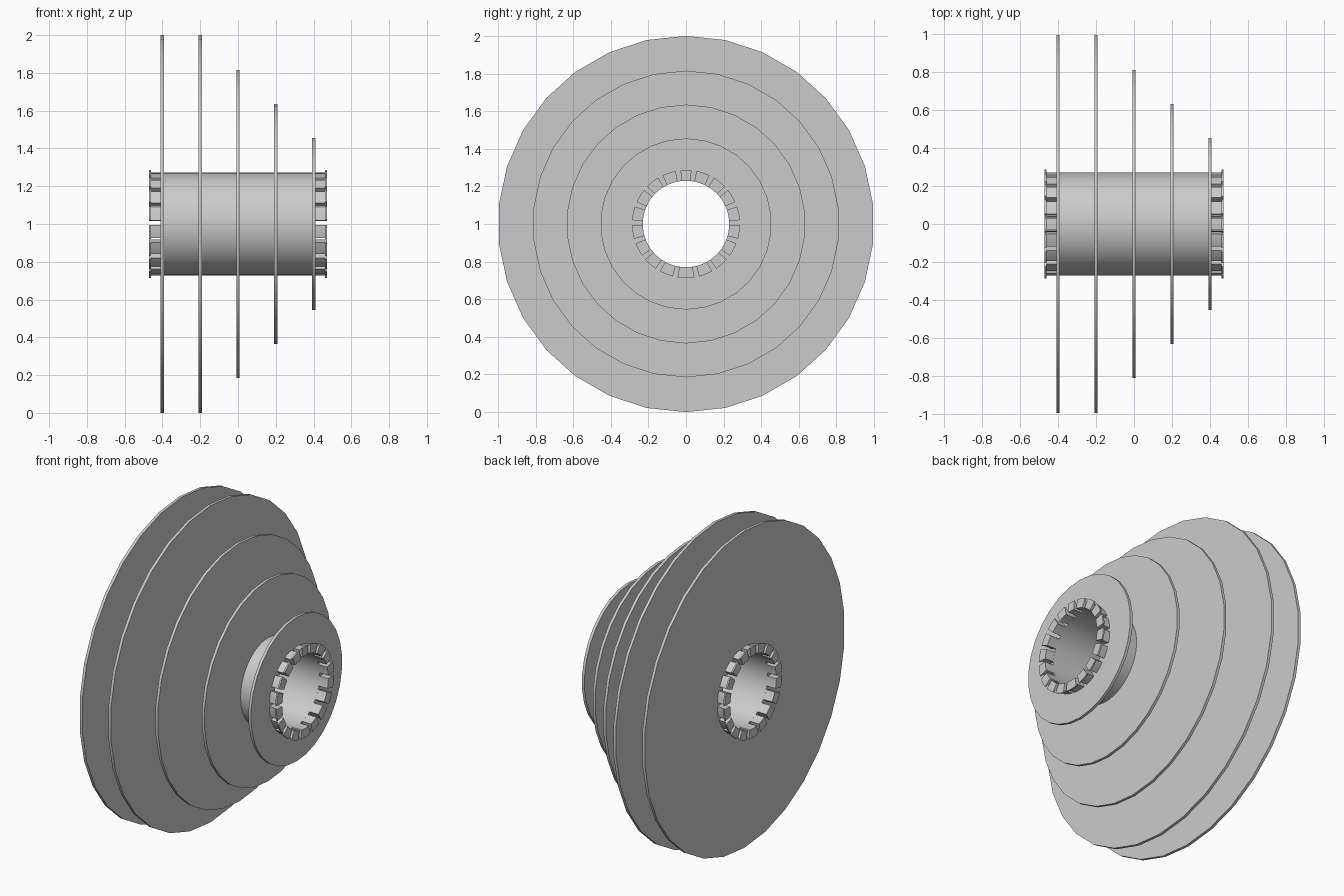
import bpy, bmesh
from math import radians, sin, cos

cube = bpy.data.objects.get("Cube")
if cube:
    bpy.data.objects.remove(cube, do_unlink=True)

grey = bpy.data.materials.new("light_grey")
grey.use_nodes = True
grey.diffuse_color = (0.6, 0.6, 0.6, 1)
grey.node_tree.nodes["Principled BSDF"].inputs["Base Color"].default_value = (0.6, 0.6, 0.6, 1)

AXIS_Z = 1.0
BORE, HUB, LIP = 0.23, 0.272, 0.287


def revolve(bm, profile, start, end, steps):
    """Sweep an (x, radius) outline around the x axis; angles are from the top."""
    full = end - start >= 360
    rings = []
    for i in range(steps if full else steps + 1):
        a = radians(start + (end - start) * i / steps)
        rings.append([bm.verts.new((x, r * sin(a), AXIS_Z + r * cos(a))) for x, r in profile])
    n = len(profile)
    for i in range(steps):
        p, q = rings[i], rings[(i + 1) % len(rings)]
        for j in range(n):
            k = (j + 1) % n
            bm.faces.new((p[j], p[k], q[k], q[j]))
    if not full:
        bm.faces.new(rings[0])
        bm.faces.new(rings[-1])


def finish(name, bm):
    bmesh.ops.recalc_face_normals(bm, faces=bm.faces)
    mesh = bpy.data.meshes.new(name)
    bm.to_mesh(mesh)
    bm.free()
    mesh.materials.append(grey)
    obj = bpy.data.objects.new(name, mesh)
    bpy.context.collection.objects.link(obj)
    bpy.ops.object.select_all(action='DESELECT')
    obj.select_set(True)
    bpy.context.view_layer.objects.active = obj
    bpy.ops.object.shade_smooth_by_angle(angle=radians(30))


def rectangle(x0, x1, r0, r1):
    return [(x0, r0), (x1, r0), (x1, r1), (x0, r1)]


# Hollow hub tube
bm = bmesh.new()
revolve(bm, rectangle(-0.409, 0.409, BORE, HUB), 0, 360, 60)
finish("hub_tube", bm)

# Stepped discs along the hub
for i, radius in enumerate((1.0, 1.0, 0.815, 0.635, 0.455)):
    x = -0.4 + 0.2 * i
    bm = bmesh.new()
    revolve(bm, rectangle(x - 0.009, x + 0.009, HUB - 0.005, radius), 0, 360, 30)
    finish(f"disc_{i + 1}", bm)

# Ring of lipped clip teeth at each end, separated by narrow slots
slots = sorted(s * (8.5 + 20 * k) for k in range(9) for s in (-1, 1))
HALF_GAP = 2.6
for side, name in ((1, "left_clip_teeth"), (-1, "right_clip_teeth")):
    outline = [(0.405, BORE), (0.47, BORE), (0.47, LIP), (0.46, LIP), (0.46, HUB), (0.405, HUB)]
    outline = [(side * x, r) for x, r in outline]
    bm = bmesh.new()
    for a, b in zip(slots, slots[1:] + [slots[0] + 360]):
        revolve(bm, outline, a + HALF_GAP, b - HALF_GAP, 3)
    finish(name, bm)
